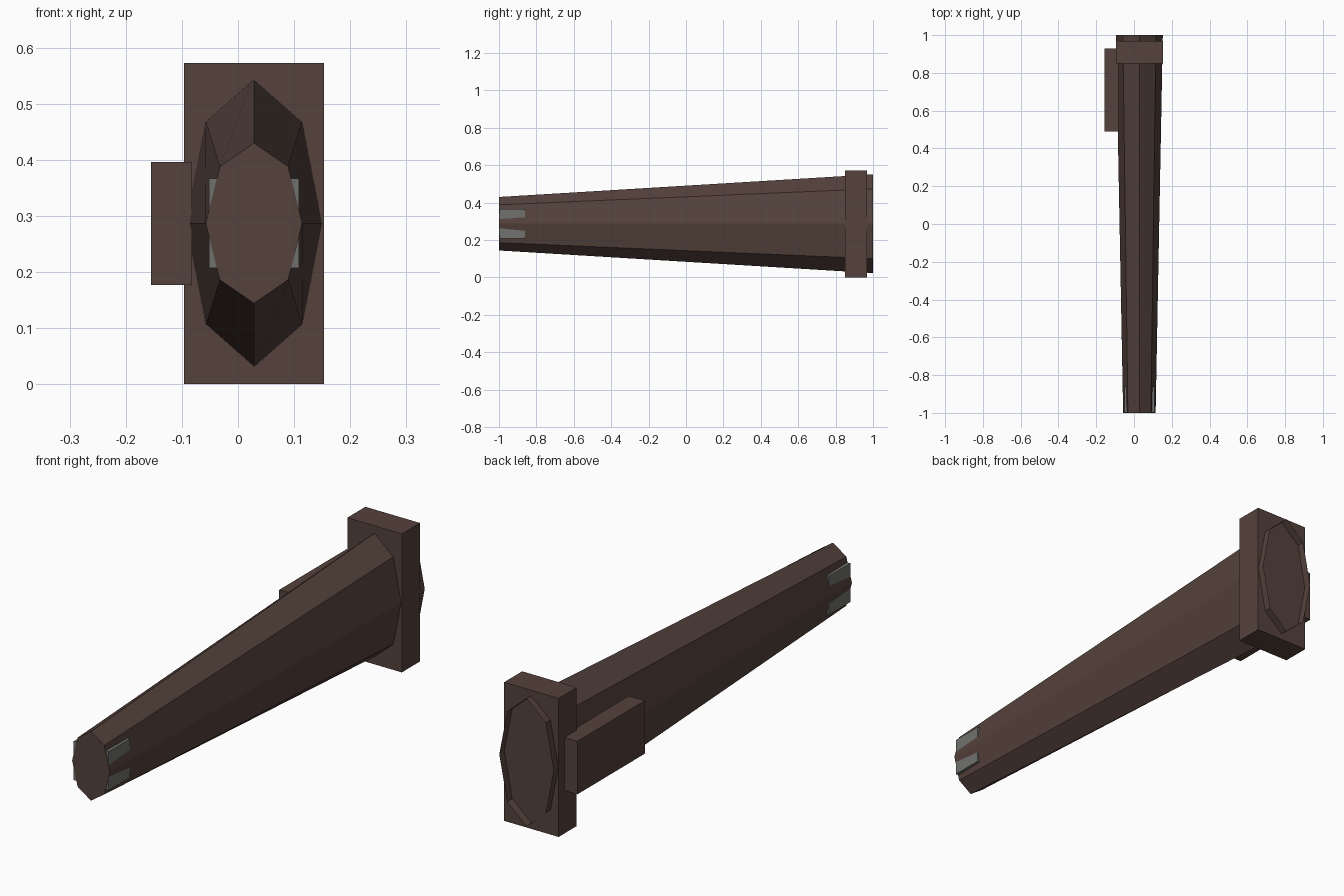
import bpy, bmesh, math

if "Cube" in bpy.data.objects:
    bpy.data.objects.remove(bpy.data.objects["Cube"])

CX, CZ = 0.0285, 0.287   # axis of the tapered shaft


def material(name, rgb):
    m = bpy.data.materials.new(name)
    m.diffuse_color = (*rgb, 1.0)
    m.use_nodes = True
    m.node_tree.nodes["Principled BSDF"].inputs["Base Color"].default_value = m.diffuse_color
    return m


brown = material("dark_brown", (0.090, 0.054, 0.045))
grey = material("steel_grey", (0.165, 0.170, 0.160))


def finish(name, bm, mat):
    bmesh.ops.recalc_face_normals(bm, faces=bm.faces)
    me = bpy.data.meshes.new(name)
    bm.to_mesh(me)
    bm.free()
    me.materials.append(mat)
    ob = bpy.data.objects.new(name, me)
    bpy.context.collection.objects.link(ob)
    return ob


def box(name, x, y, z, mat):
    bm = bmesh.new()
    bmesh.ops.create_cube(bm, size=1.0)
    for v in bm.verts:
        v.co = [(a + b) / 2 + c * (b - a) for c, (a, b) in zip(v.co, (x, y, z))]
    return finish(name, bm, mat)


def octagon(bm, y, half_x, half_z):
    return [bm.verts.new((CX + half_x * math.sin(i * math.pi / 4), y,
                          CZ + half_z * math.cos(i * math.pi / 4))) for i in range(8)]


# Tapered eight-sided shaft: closed at the narrow front, open at the back
bm = bmesh.new()
front = octagon(bm, -1.0, 0.086, 0.143)
back = octagon(bm, 1.0, 0.124, 0.264)
bm.faces.new(front)
for i in range(8):
    j = (i + 1) % 8
    bm.faces.new((front[i], front[j], back[j], back[i]))
finish("shaft", bm, brown)

# Rectangular collar around the wide end; its back closes the shaft
box("collar", (-0.096, 0.153), (0.85, 0.968), (0.0, 0.572), brown)

# Block on the left side, running into the collar
box("side_block", (-0.155, -0.082), (0.49, 0.93), (0.177, 0.396), brown)

# Square insert whose four corners break through the shaft at the tip
box("tip_insert", (-0.0515, 0.1085), (-0.998, -0.86), (0.207, 0.367), grey)
